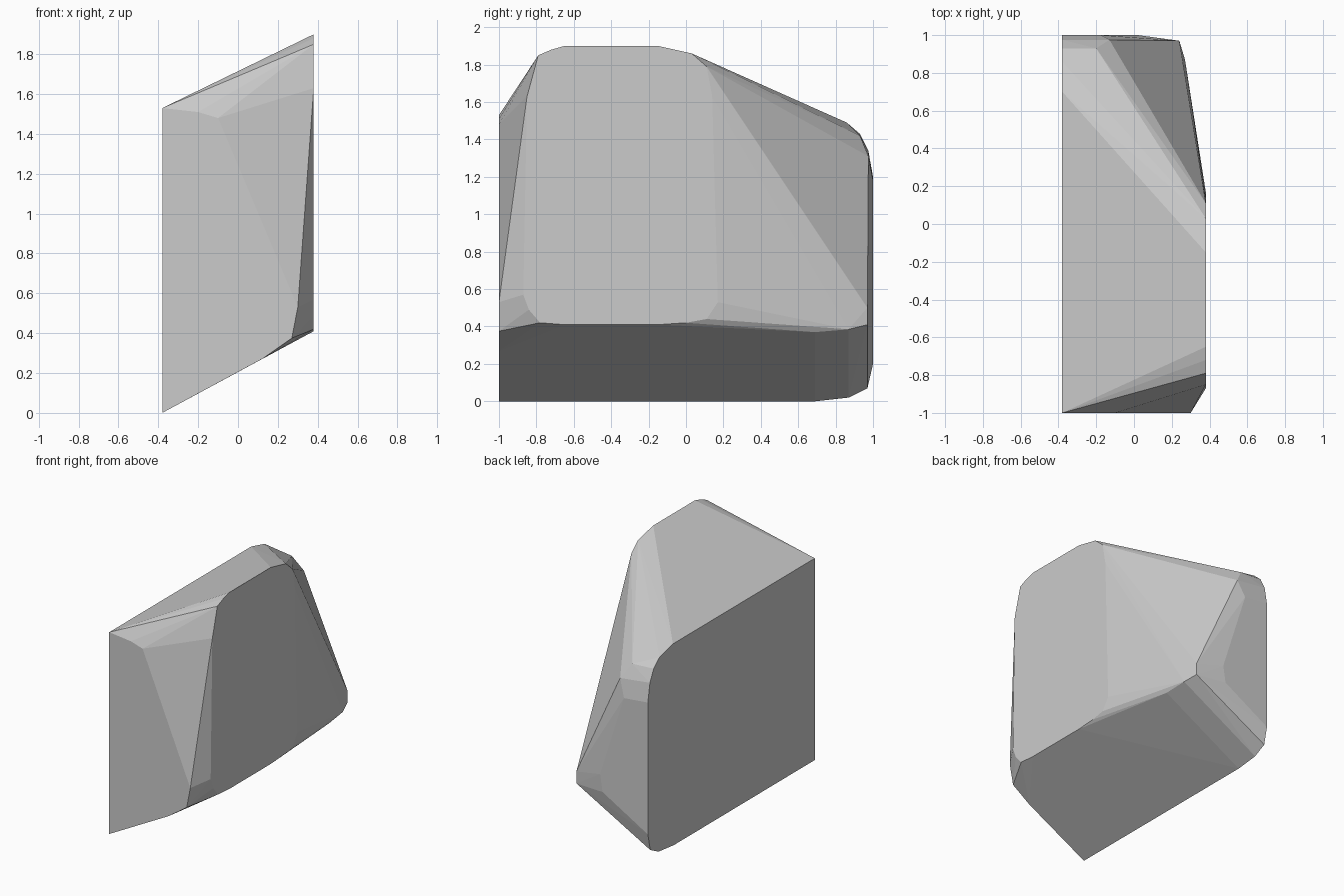
import bpy, bmesh, math

# Outline of the flat left side (y, z)
left = [(-1, 0), (-1, 1.53), (0.70, 1.53), (0.86, 1.49), (0.93, 1.43), (0.975, 1.34),
        (1, 1.20), (1, 0.20), (0.97, 0.07), (0.87, 0.02), (0.69, 0)]

# Outline of the raised, rounded right side (y, z)
right = [(-0.65, 1.90), (-0.15, 1.90), (0.03, 1.86), (0.11, 1.79), (0.14, 1.63), (0.17, 0.53),
         (0.11, 0.44), (0, 0.42), (-0.15, 0.41), (-0.65, 0.41), (-0.78, 0.42),
         (-0.84, 0.49), (-0.87, 0.57), (-0.85, 1.63), (-0.79, 1.85), (-0.72, 1.88)]

# Right-hand edge of the front face (x, z)
front = [(-0.20, 1.51), (-0.10, 1.48), (0.30, 0.53), (0.27, 0.375), (0.12, 0.27)]

# Corners of the bevelled back end (x, y, z)
back = [(-0.20, 0.93, 1.42), (-0.13, 0.975, 1.31), (0.24, 0.97, 0.50), (0.24, 0.97, 0.41),
        (0.27, 0.87, 0.385), (0.28, 0.69, 0.37),
        (-0.18, 1, 1.18), (0.02, 1, 0.55), (0.0, 1, 0.42)]

points = [(-0.38, y, z) for y, z in left]
points += [(0.38, y, z) for y, z in right]
points += [(x, -1, z) for x, z in front]
points += back

# Faceted block: skin the outlines with a convex hull
bm = bmesh.new()
for p in points:
    bm.verts.new(p)
hull = bmesh.ops.convex_hull(bm, input=bm.verts[:])
loose = [v for v in bm.verts if not v.link_faces]
bmesh.ops.delete(bm, geom=loose, context='VERTS')
bmesh.ops.dissolve_limit(bm, angle_limit=math.radians(0.5),
                         verts=bm.verts[:], edges=bm.edges[:])
bmesh.ops.recalc_face_normals(bm, faces=bm.faces[:])
mesh = bpy.data.meshes.new("faceted_block")
bm.to_mesh(mesh)
bm.free()
block = bpy.data.objects.new("faceted_block", mesh)
bpy.context.collection.objects.link(block)
